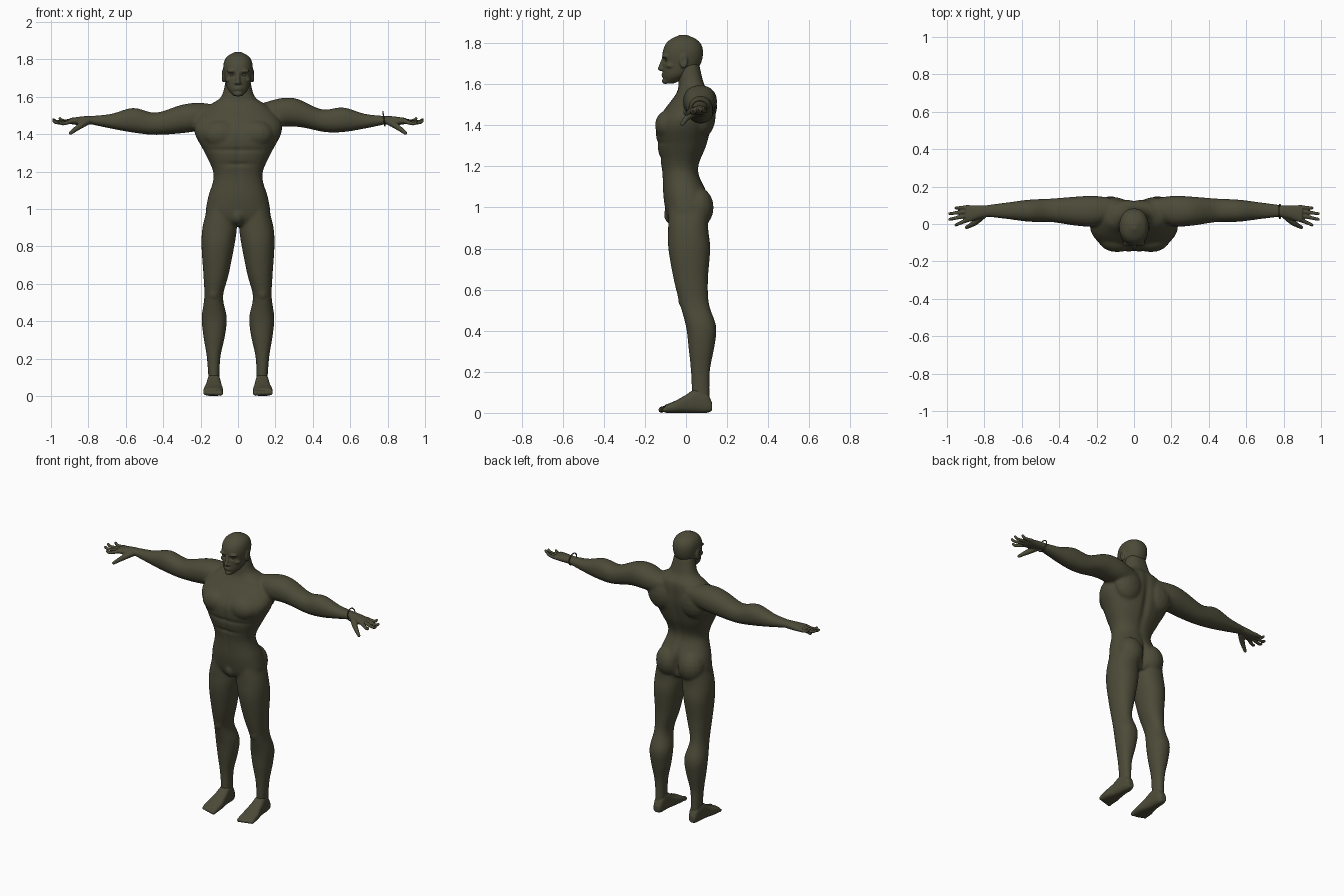
import bpy
import bmesh
import math
from mathutils import Vector

cube = bpy.data.objects.get("Cube")
if cube:
    bpy.data.objects.remove(cube, do_unlink=True)

colour = (.072, .07, .04, 1)
skin = bpy.data.materials.new("dark_olive")
skin.use_nodes = True
skin.diffuse_color = colour
shader = skin.node_tree.nodes["Principled BSDF"]
shader.inputs["Base Color"].default_value = colour
shader.inputs["Roughness"].default_value = .8

SIDES = 32
STEPS = 5
LEFT, RIGHT = 1, -1
AXES = {"x": "xyz", "y": "yxz", "z": "zxy"}

# One unit ball, kept as points and faces and reused for every round shape
ball = bmesh.new()
bmesh.ops.create_uvsphere(ball, u_segments=16, v_segments=10, radius=1)
ball.verts.index_update()
BALL_POINTS = [v.co.copy() for v in ball.verts]
BALL_FACES = [[v.index for v in f.verts] for f in ball.faces]
ball.free()


def catmull(before, start, end, after, t):
    """Point between start and end on a smooth curve."""
    a, b, c, d = (Vector(p) for p in (before, start, end, after))
    bend = (a * 2 - b * 5 + c * 4 - d) * t + (b * 3 - a - c * 3 + d) * t * t
    return b + ((c - a) + bend) * t / 2


def smooth_path(points):
    last = len(points) - 1
    path = []
    for i in range(last):
        before, after = points[max(i - 1, 0)], points[min(i + 2, last)]
        for step in range(STEPS):
            path.append(catmull(before, points[i], points[i + 1], after, step / STEPS))
    path.append(Vector(points[-1]))
    return path


def rounded(value, power):
    return math.copysign(abs(value) ** (2 / power), value)


def loft(bm, axis, rings, side=LEFT, power=2.2, lift=None):
    """Closed tube through rings (position, low a, high a, low b, high b)."""
    main, across, along = AXES[axis]
    loops = []
    for position, low_a, high_a, low_b, high_b in smooth_path(rings):
        loop = []
        for k in range(SIDES):
            angle = math.tau * k / SIDES
            u = rounded(math.cos(angle), power)
            v = rounded(math.sin(angle), power)
            co = Vector()
            setattr(co, main, position)
            setattr(co, across, (low_a + high_a + u * (high_a - low_a)) / 2)
            setattr(co, along, (low_b + high_b + v * (high_b - low_b)) / 2)
            if lift:
                co.z += lift(co.x)
            co.x *= side
            loop.append(bm.verts.new(co))
        loops.append(loop)
    for lower, upper in zip(loops, loops[1:]):
        for k in range(SIDES):
            bm.faces.new((lower[k - 1], lower[k], upper[k], upper[k - 1]))
    bm.faces.new(loops[0])
    bm.faces.new(loops[-1])


def blob(bm, centre, radii, side=LEFT):
    x, y, z = centre
    a, b, c = radii
    verts = [bm.verts.new((x * side + p.x * a, y + p.y * b, z + p.z * c)) for p in BALL_POINTS]
    for face in BALL_FACES:
        bm.faces.new([verts[i] for i in face])


def chain(bm, points, side=LEFT):
    """Finger, toe or nose: balls along a path of (x, y, z, radius)."""
    for x, y, z, radius in smooth_path(points):
        blob(bm, (x, y, z), (radius, radius, radius), side)


def finish(name, bm, voxel, rounds, dents=()):
    """Fuse the shapes into one skin, soften it, then press in the dents."""
    bmesh.ops.recalc_face_normals(bm, faces=bm.faces)
    mesh = bpy.data.meshes.new(name)
    bm.to_mesh(mesh)
    bm.free()
    ob = bpy.data.objects.new(name, mesh)
    bpy.context.collection.objects.link(ob)
    fuse = ob.modifiers.new("fuse", "REMESH")
    fuse.mode = "VOXEL"
    fuse.voxel_size = voxel
    soften = ob.modifiers.new("soften", "SMOOTH")
    soften.iterations = rounds
    graph = bpy.context.evaluated_depsgraph_get()
    fused = bpy.data.meshes.new_from_object(ob.evaluated_get(graph))
    ob.modifiers.clear()
    ob.data = fused
    for centre, radii, push in dents:
        centre, push = Vector(centre), Vector(push)
        a, b, c = radii
        for vertex in fused.vertices:
            x, y, z = vertex.co - centre
            if abs(x) < 3 * a and abs(y) < 3 * b and abs(z) < 3 * c:
                vertex.co += push * math.exp(-(x / a) ** 2 - (y / b) ** 2 - (z / c) ** 2)
    fused.materials.clear()
    fused.materials.append(skin)
    fused.shade_smooth()


def raised_shoulder(x):
    return .036 * math.exp(-((x - .32) / .15) ** 2)


# Body: torso rings give height, half width, front and back
torso = [(.91, .06, -.06, .08), (.95, .165, -.09, .1), (1.05, .163, -.11, .11),
         (1.18, .13, -.117, .06), (1.3, .178, -.14, .1), (1.4, .23, -.146, .125),
         (1.47, .228, -.11, .13), (1.55, .16, -.05, .125), (1.6, .09, -.036, .09),
         (1.7, .064, -.04, .064)]
arm = [(.08, .04, .13, 1.45, 1.55), (.2, -.01, .15, 1.42, 1.567), (.3, -.01, .147, 1.405, 1.557),
       (.44, .01, .136, 1.396, 1.515), (.56, .012, .13, 1.408, 1.54),
       (.68, .027, .115, 1.43, 1.508), (.8, .04, .1, 1.455, 1.496)]
leg = [(1, .02, .165, -.085, .11), (.9, .007, .19, -.087, .108), (.8, .02, .195, -.086, .118),
       (.65, .05, .185, -.06, .107), (.53, .08, .18, -.03, .112), (.42, .06, .194, 0, .147),
       (.32, .07, .185, .012, .138), (.2, .095, .166, .024, .116), (.04, .1, .155, .03, .115)]

bm = bmesh.new()
loft(bm, "z", [(z, -half, half, front, back) for z, half, front, back in torso], power=2.3)
blob(bm, (0, -.066, .965), (.036, .042, .05))
chest, shoulder_blade, buttock = (.1, .066, .075), (.1, .065, .11), (.085, .08, .1)
kneecap, neck_muscle = (.03, .034, .04), (.03, .045, .07)
for side in (LEFT, RIGHT):
    loft(bm, "x", arm, side, lift=raised_shoulder if side == LEFT else None)
    loft(bm, "z", leg, side)
    blob(bm, (.09, -.085, 1.4), chest, side)
    blob(bm, (.115, .08, 1.45), shoulder_blade, side)
    blob(bm, (.08, .055, 1), buttock, side)
    blob(bm, (.13, -.006, .55), kneecap, side)
    blob(bm, (.042, .02, 1.63), neck_muscle, side)
spine = ((0, .13, 1.35), (.022, .12, .2), (0, -.012, 0))
cleft = ((0, .13, 1), (.014, .08, .08), (0, -.025, 0))
midline = ((0, -.14, 1.28), (.013, .06, .17), (0, .006, 0))
belly_folds = [((0, -.13, z), (z - 1.16, .06, .012), (0, .006, 0)) for z in (1.315, 1.24)]
finish("body", bm, .008, 6, [spine, cleft, midline, *belly_folds])

# Feet with toes
foot = [(.127, .11, .15, .01, .05), (.1, .097, .158, 0, .1), (.05, .093, .165, 0, .118),
        (0, .087, .172, 0, .088), (-.05, .08, .184, 0, .06), (-.1, .08, .185, 0, .04)]
bm = bmesh.new()
for side in (LEFT, RIGHT):
    loft(bm, "y", foot, side, power=2.8)
    for toe in range(5):
        x = .095 + .02 * toe
        thick = .015 - .001 * toe
        tip = -.12 + .004 * toe
        chain(bm, [(x, -.085, .026, thick), (x, tip, .015, thick)], side)
finish("feet", bm, .005, 3)

# Hands with fanned fingers and a lowered thumb
palm = [(.76, .042, .1, 1.453, 1.498), (.82, .03, .1, 1.45, 1.496),
        (.87, .014, .1, 1.45, 1.49), (.9, .01, .1, 1.456, 1.486)]
for name, side in (("left_hand", LEFT), ("right_hand", RIGHT)):
    bm = bmesh.new()
    loft(bm, "x", palm, side)
    for finger in range(4):
        fan = finger / 1.5 - 1
        root = Vector((.885, .057 + .033 * fan, 1.471, .0125))
        tip = Vector((.99 - .038 * fan * fan, .04 + .045 * fan, 1.474 + .01 * fan, .0085))
        knuckle = root.lerp(tip, .5)
        knuckle.z -= .008
        pad = root.lerp(tip, .85)
        pad.z -= .009
        chain(bm, [root, knuckle, pad, tip], side)
    chain(bm, [(.81, .045, 1.466, .02), (.85, .008, 1.44, .016), (.895, -.018, 1.406, .01)], side)
    finish(name, bm, .004, 3)

# Head: skull rings give height, half width, front and back
skull = [(1.603, .022, -.104, -.06), (1.64, .055, -.112, .01), (1.69, .07, -.113, .067),
         (1.76, .079, -.113, .083), (1.81, .063, -.087, .062), (1.84, .016, -.03, .005)]
bm = bmesh.new()
loft(bm, "z", [(z, -half, half, front, back) for z, half, front, back in skull])
chain(bm, [(0, -.11, 1.725, .009), (0, -.118, 1.7, .01), (0, -.125, 1.676, .012)])
chin, lip, nostril = (.024, .018, .014), (.024, .011, .005), (.009, .01, .008)
brow, cheek, ear = (.03, .017, .01), (.02, .022, .014), (.011, .02, .036)
blob(bm, (0, -.1, 1.615), chin)
blob(bm, (0, -.109, 1.649), lip)
blob(bm, (0, -.109, 1.638), lip)
hollows = []
for side in (LEFT, RIGHT):
    blob(bm, (.011, -.116, 1.673), nostril, side)
    blob(bm, (.031, -.101, 1.737), brow, side)
    blob(bm, (.048, -.075, 1.69), cheek, side)
    blob(bm, (.079, -.012, 1.712), ear, side)
    hollows.append(((side * .031, -.11, 1.716), (.017, .04, .011), (0, .012, 0)))
    hollows.append(((side * .09, -.014, 1.715), (.008, .011, .02), (-side * .007, 0, 0)))
finish("head", bm, .005, 3, hollows)

# Eyes
bm = bmesh.new()
for side in (LEFT, RIGHT):
    blob(bm, (.031, -.09, 1.716), (.014, .012, .009), side)
finish("eyes", bm, .003, 1)

# Bracelet on the left wrist
bpy.ops.mesh.primitive_torus_add(major_segments=40, minor_segments=10, major_radius=.038,
                                 minor_radius=.0035, location=(.78, .067, 1.482),
                                 rotation=(0, math.radians(82), 0))
bracelet = bpy.context.object
bracelet.name = "bracelet"
bracelet.data.materials.append(skin)
bpy.ops.object.shade_smooth()
